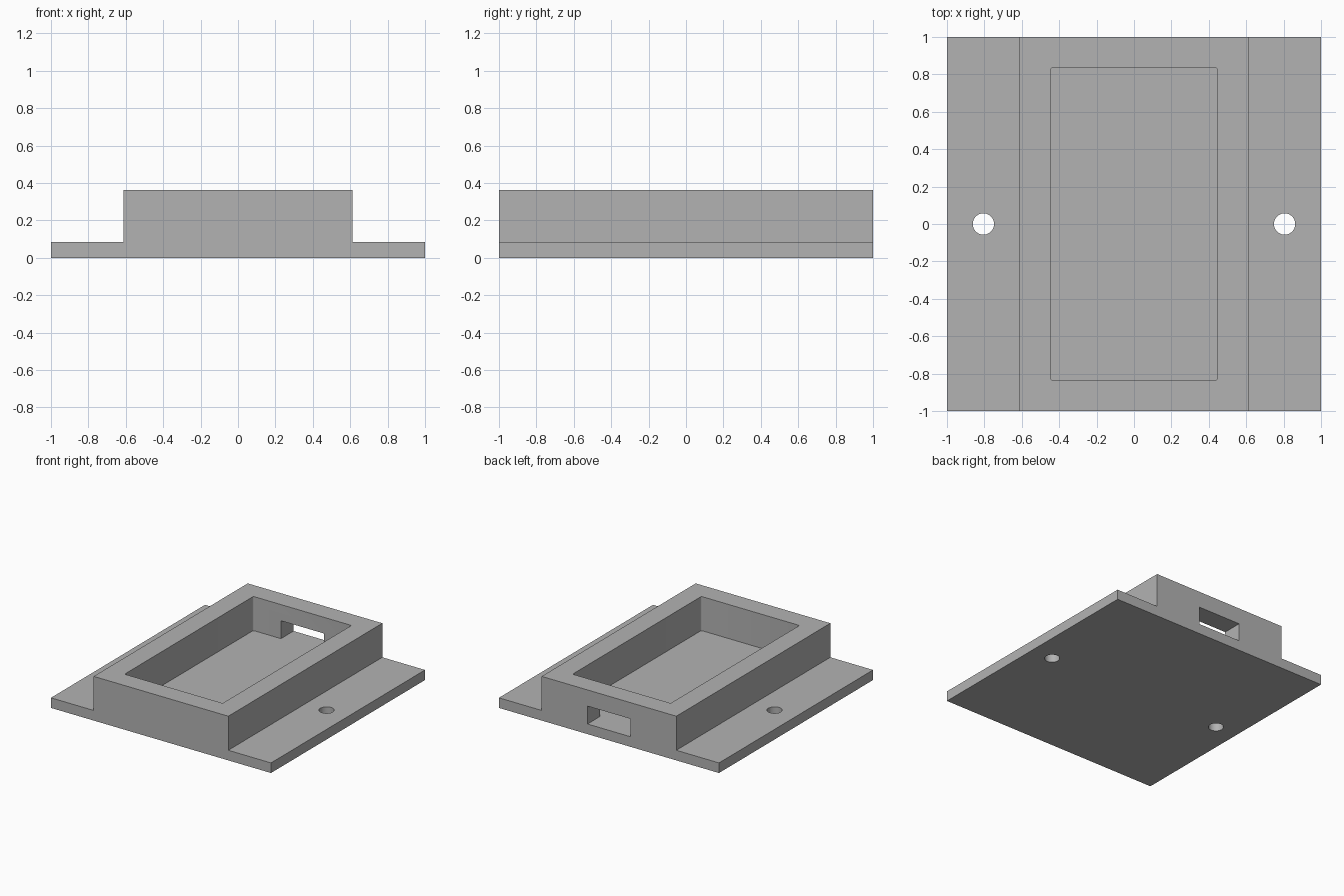
import bpy
import bmesh
from math import radians
from mathutils import Matrix, Vector

if "Cube" in bpy.data.objects:
    bpy.data.objects.remove(bpy.data.objects["Cube"], do_unlink=True)

HALF = 1.0            # half side of the square plate
BASE = 0.083          # flange thickness, also the pocket floor height
TOP = 0.363           # top of the raised housing
BODY_X = 0.612        # half width of the housing
POCKET = (0.446, 0.836)
SLOT_X, SLOT_TOP = 0.195, 0.23
HOLE_X, HOLE_R = 0.805, 0.057

grey = bpy.data.materials.new("plain grey")
grey.use_nodes = True
colour = (0.45, 0.45, 0.45, 1)
grey.diffuse_color = colour
grey.node_tree.nodes["Principled BSDF"].inputs["Base Color"].default_value = colour


def finish(name, bm):
    bmesh.ops.recalc_face_normals(bm, faces=bm.faces)
    mesh = bpy.data.meshes.new(name)
    bm.to_mesh(mesh)
    bm.free()
    mesh.materials.append(grey)
    obj = bpy.data.objects.new(name, mesh)
    bpy.context.collection.objects.link(obj)
    return obj


def box(name, low, high, corner=0):
    """Box between two corners, with optionally rounded upright edges."""
    low, high = Vector(low), Vector(high)
    bm = bmesh.new()
    place = Matrix.Translation((low + high) / 2) @ Matrix.Diagonal((*(high - low), 1))
    bmesh.ops.create_cube(bm, size=1, matrix=place)
    if corner:
        upright = [e for e in bm.edges
                   if abs(e.verts[0].co.z - e.verts[1].co.z) > 0.01]
        bmesh.ops.bevel(bm, geom=upright, offset=corner, segments=4,
                        profile=0.5, affect='EDGES')
    return finish(name, bm)


def cylinder(name, x, radius):
    bm = bmesh.new()
    bmesh.ops.create_cone(bm, cap_ends=True, segments=48, radius1=radius,
                          radius2=radius, depth=1,
                          matrix=Matrix.Translation((x, 0, 0)))
    return finish(name, bm)


# Stepped cross-section run from front to back
half = [(HALF, 0), (HALF, BASE), (BODY_X, BASE), (BODY_X, TOP)]
outline = half + [(-x, z) for x, z in reversed(half)]
bm = bmesh.new()
face = bm.faces.new([bm.verts.new((x, -HALF, z)) for x, z in outline])
run = bmesh.ops.extrude_face_region(bm, geom=[face], use_keep_orig=True)
bmesh.ops.translate(bm, vec=(0, 2 * HALF, 0),
                    verts=[v for v in run["geom"] if isinstance(v, bmesh.types.BMVert)])
housing = finish("flanged_housing", bm)

# Open pocket, cable slot through the back wall, screw holes in the flanges
px, py = POCKET
cutters = [
    box("pocket_cutter", (-px, -py, BASE), (px, py, TOP + 0.2), corner=0.012),
    box("slot_cutter", (-SLOT_X, 0.6, BASE), (SLOT_X, HALF + 0.2, SLOT_TOP)),
    cylinder("left_hole_cutter", HOLE_X, HOLE_R),
    cylinder("right_hole_cutter", -HOLE_X, HOLE_R),
]

bpy.ops.object.select_all(action='DESELECT')
bpy.context.view_layer.objects.active = housing
housing.select_set(True)
for cutter in cutters:
    cutter.hide_render = True
    cut = housing.modifiers.new(cutter.name, 'BOOLEAN')
    cut.operation = 'DIFFERENCE'
    cut.solver = 'EXACT'
    cut.object = cutter
    bpy.ops.object.modifier_apply(modifier=cut.name)
    bpy.data.objects.remove(cutter, do_unlink=True)

# Smooth the round holes and keep every other edge crisp
bpy.ops.object.shade_smooth_by_angle(angle=radians(30))
